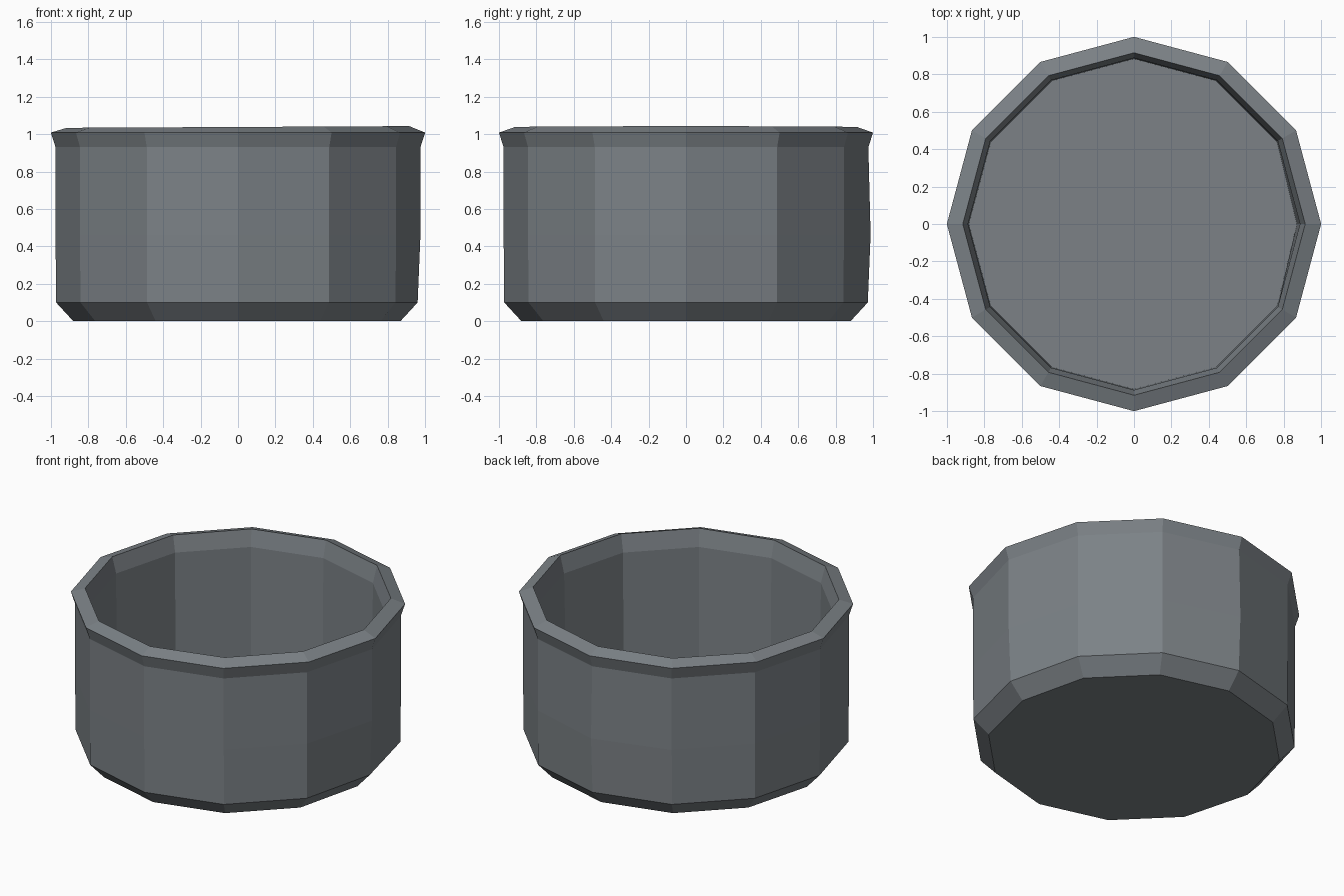
import bpy, bmesh, math

if "Cube" in bpy.data.objects:
    bpy.data.objects.remove(bpy.data.objects["Cube"])

SIDES = 12
# (radius, height) from underside, up the outside, over the rim, down to the inner floor
PROFILE = [(0.88, 0.0), (0.972, 0.1), (0.975, 0.46), (0.975, 0.93), (1.0, 1.008),
           (0.915, 1.038), (0.887, 0.93), (0.882, 0.1)]

mat = bpy.data.materials.new("slate grey")
mat.diffuse_color = (0.2, 0.222, 0.24, 1)
mat.use_nodes = True
mat.node_tree.nodes["Principled BSDF"].inputs["Base Color"].default_value = mat.diffuse_color

# Faceted pot: rings of vertices joined into walls
bm = bmesh.new()
rings = []
for r, z in PROFILE:
    ring = []
    for i in range(SIDES):
        a = 2 * math.pi * i / SIDES
        x, y = r * math.cos(a), r * math.sin(a)
        if z == 0.46 and i == 3:
            y += 0.012                      # slight hand-made bulge at the back
        if r < 0.975 and z <= 0.1 and i == 0:
            x -= 0.012                      # slight hand-made dent at the right
        if z > 1.02:
            z_here = z + 0.005 * x          # rim is a touch uneven
        else:
            z_here = z
        ring.append(bm.verts.new((x, y, z_here)))
    rings.append(ring)
for low, high in zip(rings, rings[1:]):
    for i in range(SIDES):
        j = (i + 1) % SIDES
        bm.faces.new((low[i], low[j], high[j], high[i]))

# Underside and inner floor
bm.faces.new(rings[0][::-1])
bm.faces.new(rings[-1])
bmesh.ops.recalc_face_normals(bm, faces=bm.faces)

mesh = bpy.data.meshes.new("pot")
bm.to_mesh(mesh)
bm.free()
mesh.materials.append(mat)
pot = bpy.data.objects.new("pot", mesh)
bpy.context.collection.objects.link(pot)
